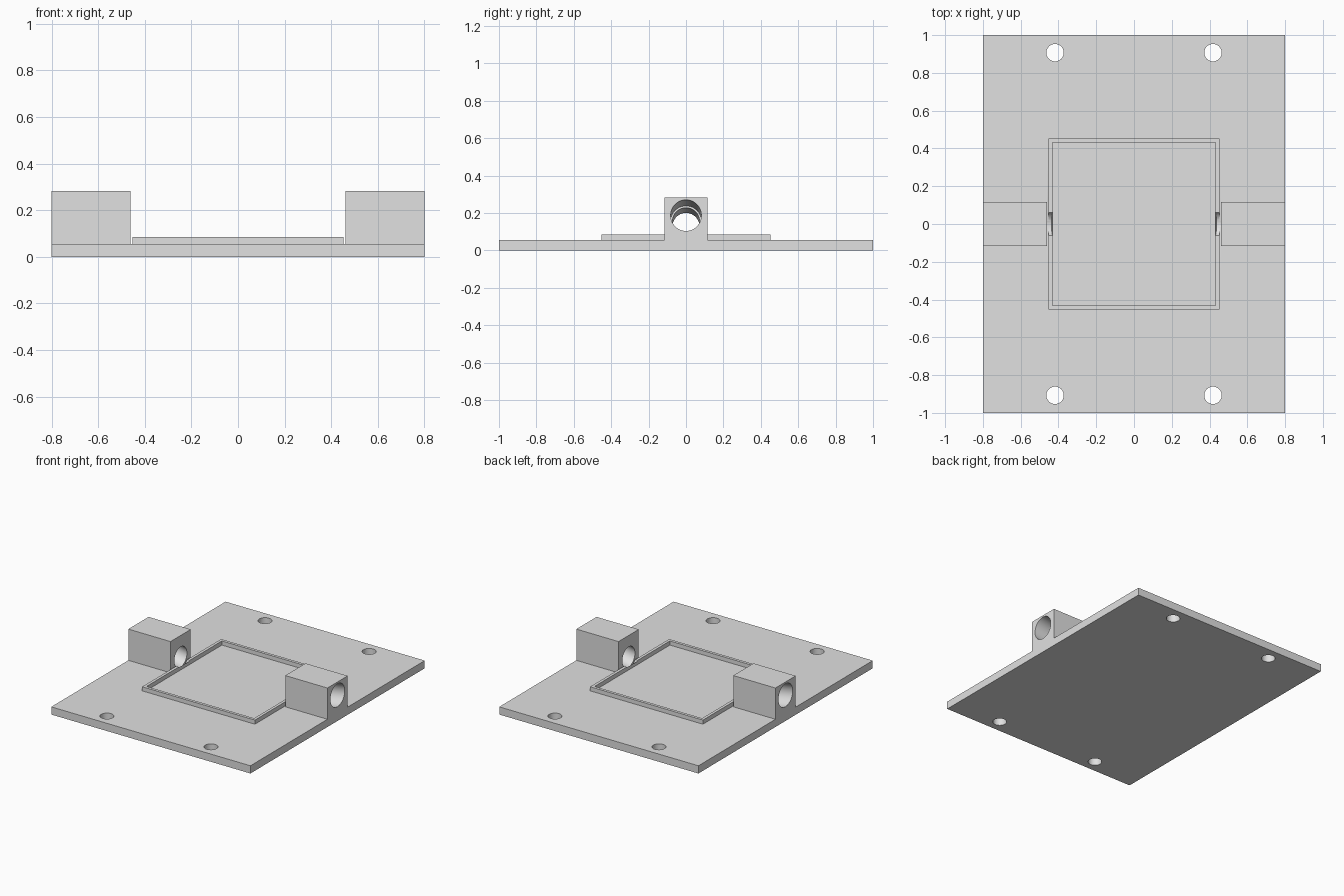
import bpy, math
from mathutils import Vector

if "Cube" in bpy.data.objects:
    bpy.data.objects.remove(bpy.data.objects["Cube"])

grey = bpy.data.materials.new("light_grey")
grey.diffuse_color = (0.75, 0.75, 0.75, 1)
grey.use_nodes = True
grey.node_tree.nodes["Principled BSDF"].inputs["Base Color"].default_value = grey.diffuse_color

BASE_TOP, RIM_TOP, BLOCK_TOP = 0.056, 0.086, 0.283


def box(name, x0, x1, y0, y1, z0, z1):
    bpy.ops.mesh.primitive_cube_add(
        size=1, location=((x0 + x1) / 2, (y0 + y1) / 2, (z0 + z1) / 2))
    ob = bpy.context.object
    ob.name = name
    ob.scale = (x1 - x0, y1 - y0, z1 - z0)
    bpy.ops.object.transform_apply(location=True, rotation=True, scale=True)
    return ob


def rod(name, start, end, radius):
    a, b = Vector(start), Vector(end)
    bpy.ops.mesh.primitive_cylinder_add(
        vertices=64, radius=radius, depth=(b - a).length, location=(a + b) / 2,
        rotation=(b - a).to_track_quat('Z', 'Y').to_euler())
    ob = bpy.context.object
    ob.name = name
    bpy.ops.object.transform_apply(location=True, rotation=True, scale=True)
    return ob


def combine(target, tool, operation):
    mod = target.modifiers.new(operation.lower(), 'BOOLEAN')
    mod.operation, mod.solver, mod.object = operation, 'EXACT', tool
    bpy.context.view_layer.objects.active = target
    bpy.ops.object.modifier_apply(modifier=mod.name)
    bpy.data.objects.remove(tool, do_unlink=True)


# Base plate
plate = box("mounting_plate", -0.8, 0.8, -1, 1, 0, BASE_TOP)

# Square raised rim around the central pocket
rim = box("rim", -0.453, 0.453, -0.453, 0.453, 0.03, RIM_TOP)
combine(plate, rim, 'UNION')
combine(plate, box("pocket", -0.432, 0.432, -0.432, 0.432, BASE_TOP, 0.2), 'DIFFERENCE')

# Side blocks, flush with the plate edges
for s in (-1, 1):
    x0, x1 = sorted((s * 0.461, s * 0.8))
    combine(plate, box("side_block", x0, x1, -0.116, 0.116, 0.0, BLOCK_TOP), 'UNION')

# Bores sloping down towards the pocket, wider in the outer half
SLOPE = math.tan(math.radians(10))


def axis_point(side, x):
    return (side * x, 0, 0.187 + (x - 0.8) * SLOPE)


for s in (-1, 1):
    combine(plate, rod("bore", axis_point(s, 0.9), axis_point(s, 0.425), 0.072), 'DIFFERENCE')
    combine(plate, rod("counterbore", axis_point(s, 0.9), axis_point(s, 0.63), 0.082), 'DIFFERENCE')

# Four screw holes
for sx in (-1, 1):
    for sy in (-1, 1):
        hole = rod("screw_hole", (sx * 0.418, sy * 0.907, -0.1),
                   (sx * 0.418, sy * 0.907, 0.2), 0.046)
        combine(plate, hole, 'DIFFERENCE')

# Finish: single colour, smooth bores with crisp edges
plate.data.materials.clear()
plate.data.materials.append(grey)
for p in plate.data.polygons:
    p.material_index = 0
bpy.ops.object.select_all(action='DESELECT')
plate.select_set(True)
bpy.context.view_layer.objects.active = plate
bpy.ops.object.shade_smooth_by_angle(angle=math.radians(30))
